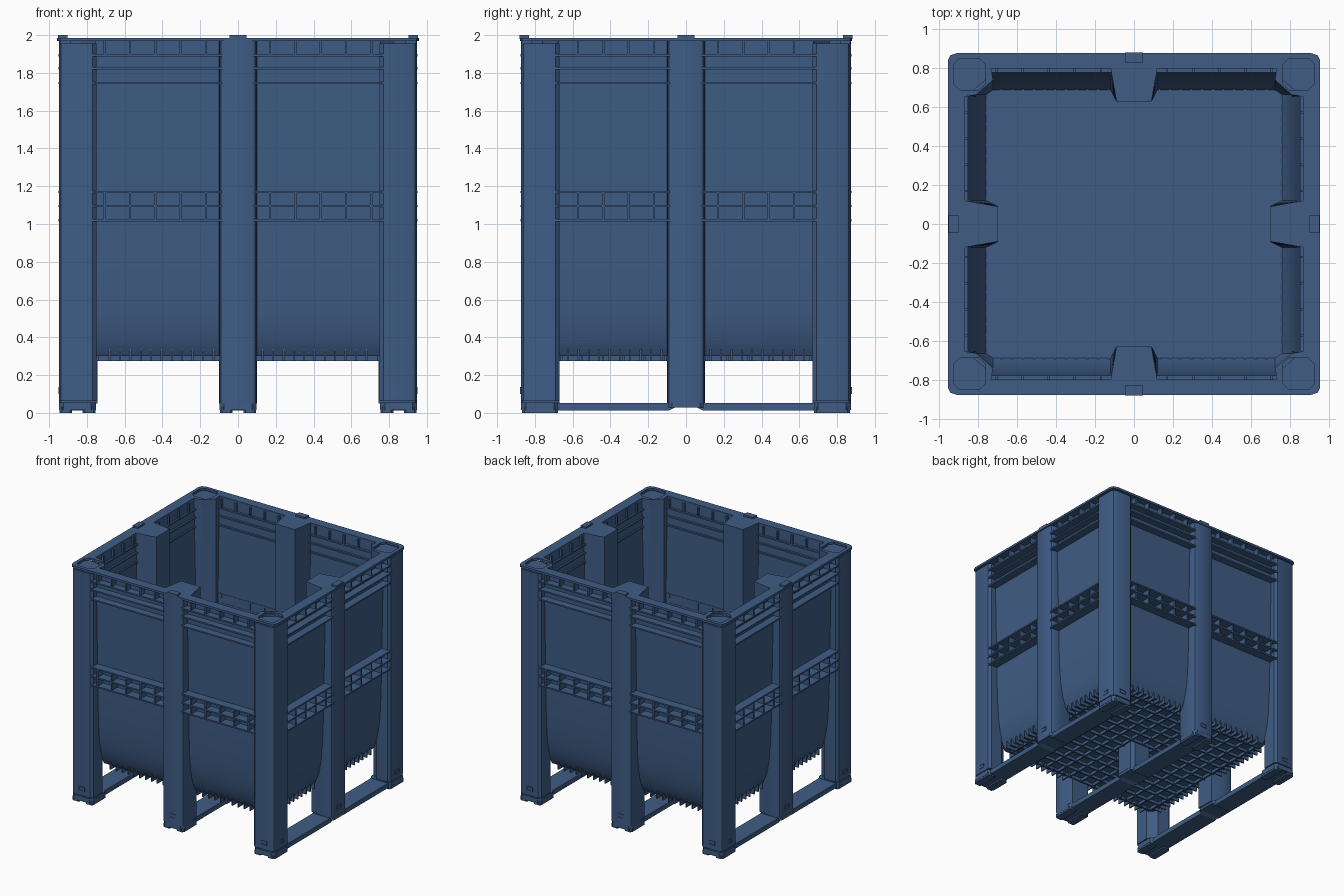
import bpy, bmesh
from mathutils import Vector

if bpy.data.objects.get("Cube"):
    bpy.data.objects.remove(bpy.data.objects["Cube"])

blue = bpy.data.materials.new("container blue")
blue.use_nodes = True
blue.diffuse_color = (0.05, 0.108, 0.235, 1)
blue.node_tree.nodes["Principled BSDF"].inputs["Base Color"].default_value = blue.diffuse_color

SIGNS = (-1, 1)
SIDES = [(axis, s) for axis in "yx" for s in SIGNS]


def finish(name, bm, smooth=False):
    bmesh.ops.recalc_face_normals(bm, faces=bm.faces)
    mesh = bpy.data.meshes.new(name)
    bm.to_mesh(mesh)
    bm.free()
    mesh.materials.append(blue)
    ob = bpy.data.objects.new(name, mesh)
    bpy.context.collection.objects.link(ob)
    if smooth:
        bpy.ops.object.select_all(action="DESELECT")
        ob.select_set(True)
        bpy.context.view_layer.objects.active = ob
        bpy.ops.object.shade_smooth_by_angle(angle=0.5)
    return ob


def loft(bm, rings):
    """Skin equal-length rings of points and cap both ends."""
    loops = [[bm.verts.new(p) for p in r] for r in rings]
    n = len(loops[0])
    for a, b in zip(loops, loops[1:]):
        for i in range(n):
            j = (i + 1) % n
            bm.faces.new((a[i], a[j], b[j], b[i]))
    bm.faces.new(loops[0])
    bm.faces.new(loops[-1])


def prism(bm, outline, z0, z1):
    loft(bm, [[(x, y, z) for x, y in outline] for z in (z0, z1)])


def box(bm, p, q):
    (x0, y0, z0), (x1, y1, z1) = p, q
    prism(bm, [(x0, y0), (x1, y0), (x1, y1), (x0, y1)], z0, z1)


def on_side(axis, s, u, d):
    """Point at u along a wall and d outward; the x walls stand further out."""
    return (u, s * d) if axis == "y" else (s * (d + 0.073), u)


def side_box(bm, axis, s, u, d, z):
    box(bm, (*on_side(axis, s, u[0], d[0]), z[0]), (*on_side(axis, s, u[1], d[1]), z[1]))


def octagon(cx, cy, rx, ry, c):
    q = [(rx, ry - c), (rx - c, ry)]
    return [(cx + x, cy + y) for x, y in four_way(q)]


def four_way(q):
    """Repeat a first-quadrant outline in all four quadrants."""
    left = [(-x, y) for x, y in reversed(q)]
    half = q + left
    return half + [(-x, -y) for x, y in half]


def tub_outline(inset, t):
    hx, hy = 0.87 - inset + t, 0.80 - inset + t
    return four_way([
        (0.70 + t, 0.09 - t), (hx, 0.12 - t), (hx, 0.655 + t),
        (min(0.81 + t, hx), 0.665 + t), (0.725 + t, min(0.74 + t, hy)),
        (0.735 + t, hy), (0.12 - t, hy), (0.09 - t, 0.63 + t)])


# Tub: outer skin up, over the top, inner skin down to the floor
rows = [(0.30, 0.11), (0.33, 0.093), (0.37, 0.076), (0.43, 0.058), (0.52, 0.042),
        (0.65, 0.031), (0.8, 0.024), (1.0, 0.02), (1.97, 0)]
rings = [[(x, y, z) for x, y in tub_outline(i, 0.02)] for z, i in rows]
rings += [[(x, y, z + (0.03 if z < 1 else 0)) for x, y in tub_outline(i, 0)]
          for z, i in reversed(rows)]
bm = bmesh.new()
loft(bm, rings)
finish("tub", bm, True)

# Top rim: flat plate with the tub opening and four stacking sockets cut out
curve = bpy.data.curves.new("rim_outline", "CURVE")
curve.dimensions, curve.fill_mode, curve.extrude = "2D", "BOTH", 0.009
outlines = [four_way([(0.957, 0.84), (0.945, 0.867), (0.905, 0.88)]), tub_outline(0, 0)]
outlines += [octagon(sx * 0.846, sy * 0.77, 0.082, 0.08, 0.03) for sx in SIGNS for sy in SIGNS]
for pts in outlines:
    sp = curve.splines.new("POLY")
    sp.points.add(len(pts) - 1)
    for p, (x, y) in zip(sp.points, pts):
        p.co = (x, y, 0, 1)
    sp.use_cyclic_u = True
    sp.use_smooth = False
temp = bpy.data.objects.new("rim_outline", curve)
bpy.context.collection.objects.link(temp)
flat = bpy.data.meshes.new_from_object(temp.evaluated_get(bpy.context.evaluated_depsgraph_get()))
bpy.data.objects.remove(temp)
bm = bmesh.new()
bm.from_mesh(flat)
bmesh.ops.remove_doubles(bm, verts=bm.verts, dist=0.0001)
bmesh.ops.translate(bm, verts=bm.verts, vec=Vector((0, 0, 1.977)))
finish("top_rim", bm)

# Rim bumps above the middle posts
bm = bmesh.new()
for axis, s in SIDES:
    side_box(bm, axis, s, (-0.045, 0.045), (0.83, 0.881), (1.98, 2.0))
finish("rim_bumps", bm)

# Corner posts
bm = bmesh.new()
corner = [(0.82, 0.675), (0.93, 0.67), (0.948, 0.69), (0.948, 0.835), (0.938, 0.86),
          (0.912, 0.873), (0.77, 0.873), (0.75, 0.855), (0.75, 0.735)]
for sx in SIGNS:
    for sy in SIGNS:
        prism(bm, [(sx * x, sy * y) for x, y in corner], 0.062, 1.955)
finish("corner_posts", bm, True)

# Middle posts
bm = bmesh.new()
half = [(0.08, 0.67), (0.098, 0.76), (0.098, 0.845), (0.09, 0.865), (0.07, 0.874)]
post = half + [(-u, d) for u, d in reversed(half)]
for axis, s in SIDES:
    prism(bm, [on_side(axis, s, u, d) for u, d in post], 0.05, 1.972)
finish("middle_posts", bm, True)

# Support under the middle of the floor
bm = bmesh.new()
prism(bm, octagon(0, 0, 0.1, 0.1, 0.025), 0.05, 0.31)
finish("centre_support", bm)

# Wall ribs: long shelves with short uprights between them
bm = bmesh.new()
for axis, s in SIDES:
    end = 0.775 if axis == "y" else 0.70
    for m in SIGNS:
        for z in (1.894, 1.825, 1.746, 1.17, 1.095, 1.02):
            side_box(bm, axis, s, (m * 0.083, m * end), (0.78, 0.877), (z - 0.006, z + 0.006))
        u = 0.17
        while u < end - 0.04:
            for z in ((1.894, 1.972), (1.02, 1.17)):
                side_box(bm, axis, s, (m * u - 0.006, m * u + 0.006), (0.78, 0.87), z)
            u += 0.134
finish("wall_ribs", bm)

# Floor underside: crossed ribs and a comb of fins along each edge
bm = bmesh.new()
for i in range(-6, 7):
    x, y = i * 0.12, i * 0.11
    box(bm, (x - 0.006, -0.67, 0.275), (x + 0.006, 0.67, 0.31))
    box(bm, (-0.74, y - 0.006, 0.275), (0.74, y + 0.006, 0.31))
finish("floor_grid", bm)
bm = bmesh.new()
for axis, s in SIDES:
    for m in SIGNS:
        for k in range(11 if axis == "y" else 10):
            u = m * (0.13 + k * 0.055)
            side_box(bm, axis, s, (u - 0.005, u + 0.005), (0.64, 0.735), (0.275, 0.335))
finish("floor_fins", bm)

# Skids: three runners with a raised middle, and a foot at each end
bm = bmesh.new()
side = [(-0.86, 0.012), (-0.09, 0.012), (-0.06, 0.028), (0.06, 0.028), (0.09, 0.012),
        (0.86, 0.012), (0.86, 0.052), (-0.86, 0.052)]
for x in (-0.85, 0, 0.85):
    loft(bm, [[(x + e, y, z) for y, z in side] for e in (-0.08, 0.08)])
    for s in SIGNS:
        prism(bm, octagon(x, s * 0.773, 0.098, 0.1, 0.025), 0.014, 0.055)
        for e in SIGNS:
            prism(bm, octagon(x + e * 0.062, s * 0.773, 0.034, 0.095, 0.012), 0.0, 0.03)
    prism(bm, octagon(x, 0, 0.098, 0.1, 0.025), 0.028, 0.055)
finish("skids", bm)

# Latch frames low on every post
bm = bmesh.new()
for axis, s in SIDES:
    for u in (-1, 0, 1):
        c = u * (0.85 if axis == "y" else 0.773)
        for e in SIGNS:
            side_box(bm, axis, s, (c + e * 0.022, c + e * 0.03), (0.86, 0.878), (0.1, 0.135))
            z = 0.1175 + e * 0.0145
            side_box(bm, axis, s, (c - 0.03, c + 0.03), (0.86, 0.878), (z - 0.004, z + 0.004))
finish("latch_frames", bm)
